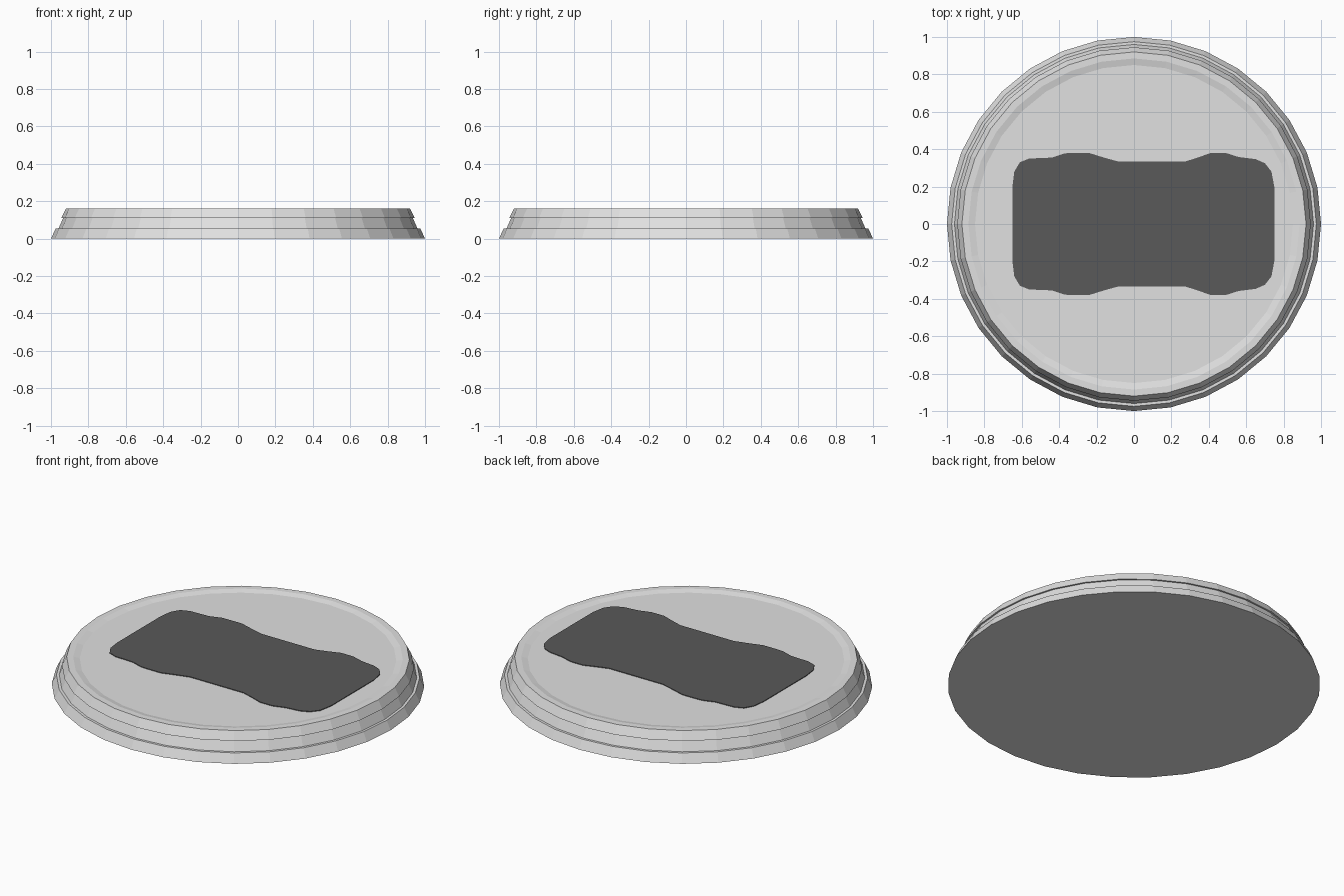
import bpy, bmesh, math

if "Cube" in bpy.data.objects:
    bpy.data.objects.remove(bpy.data.objects["Cube"])


def material(name, value):
    mat = bpy.data.materials.new(name)
    mat.diffuse_color = (value, value, value, 1)
    mat.use_nodes = True
    mat.node_tree.nodes["Principled BSDF"].inputs["Base Color"].default_value = mat.diffuse_color
    return mat


def make_object(name, bm, mat):
    bmesh.ops.recalc_face_normals(bm, faces=bm.faces)
    mesh = bpy.data.meshes.new(name)
    bm.to_mesh(mesh)
    bm.free()
    mesh.materials.append(mat)
    obj = bpy.data.objects.new(name, mesh)
    bpy.context.collection.objects.link(obj)
    return obj


light_grey = material("light grey", 0.75)
dark_grey = material("dark grey", 0.1)

# Round stepped base: 32-sided flat-shaded profile of (radius, height)
SIDES = 32
FLOOR = 0.152
profile = [(1.0, 0.0), (0.975, 0.053), (0.96, 0.053), (0.935, 0.11),
           (0.945, 0.11), (0.92, 0.16), (0.885, 0.16), (0.85, FLOOR)]
bm = bmesh.new()
rings = []
for r, z in profile:
    angles = [2 * math.pi * i / SIDES for i in range(SIDES)]
    rings.append([bm.verts.new((r * math.cos(a), r * math.sin(a), z)) for a in angles])
for low, high in zip(rings, rings[1:]):
    for i in range(SIDES):
        j = (i + 1) % SIDES
        bm.faces.new((low[i], low[j], high[j], high[i]))
bm.faces.new(rings[0][::-1])
bm.faces.new(rings[-1])
make_object("round_base", bm, light_grey)

# Dark painted patch on the top: half outline mirrored front to back
half = [(-0.65, 0.2), (-0.64, 0.28), (-0.61, 0.33), (-0.56, 0.35),
        (-0.44, 0.355), (-0.37, 0.378), (-0.31, 0.38), (-0.24, 0.38),
        (-0.16, 0.355), (-0.08, 0.333), (0.27, 0.333), (0.34, 0.355),
        (0.41, 0.38), (0.49, 0.38), (0.56, 0.358), (0.65, 0.347),
        (0.70, 0.325), (0.735, 0.28), (0.75, 0.2)]
outline = half + [(x, -y) for x, y in reversed(half)]
bm = bmesh.new()
patch = bm.faces.new([bm.verts.new((x, y, FLOOR - 0.001)) for x, y in outline])
grown = bmesh.ops.extrude_face_region(bm, geom=[patch])["geom"]
bmesh.ops.translate(bm, vec=(0, 0, 0.005),
                    verts=[g for g in grown if isinstance(g, bmesh.types.BMVert)])
make_object("dark_top_patch", bm, dark_grey)
